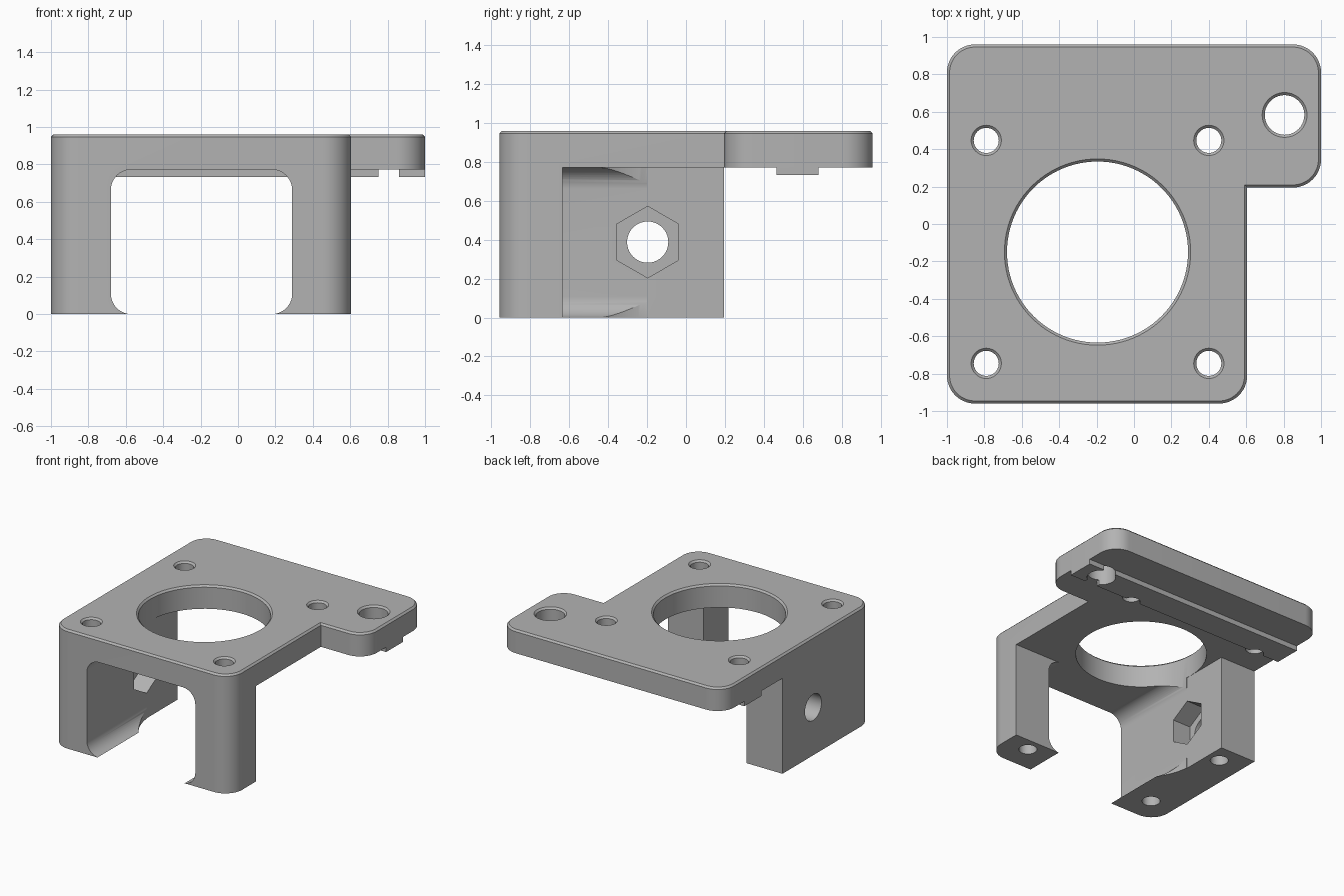
import bpy, bmesh, math
from mathutils import Matrix, Vector

cube = bpy.data.objects.get("Cube")
if cube:
    bpy.data.objects.remove(cube, do_unlink=True)

TOP, UNDER, CHAMFER = 0.96, 0.772, 0.014
WALL_X, BACK_Y = -0.68, 0.195

grey = bpy.data.materials.new("plain grey")
grey.use_nodes = True
grey.diffuse_color = (0.45, 0.45, 0.45, 1)
grey.node_tree.nodes["Principled BSDF"].inputs["Base Color"].default_value = (0.45, 0.45, 0.45, 1)


def finish(name, bm, helper=False):
    bmesh.ops.recalc_face_normals(bm, faces=bm.faces)
    mesh = bpy.data.meshes.new(name)
    bm.to_mesh(mesh)
    bm.free()
    mesh.materials.append(grey)
    ob = bpy.data.objects.new(name, mesh)
    bpy.context.scene.collection.objects.link(ob)
    if helper:
        ob.hide_render = True
        ob.hide_viewport = False
    return ob


def rounded(corners, steps=12):
    """Outline from (x, y, radius) corners, radius 0 staying sharp."""
    out = []
    for i, (x, y, r) in enumerate(corners):
        p = Vector((x, y))
        if not r:
            out.append(p)
            continue
        a = (Vector(corners[i - 1][:2]) - p).normalized()
        b = (Vector(corners[(i + 1) % len(corners)][:2]) - p).normalized()
        centre = p + (a + b) * r
        for k in range(steps + 1):
            t = k / steps * math.pi / 2
            out.append(centre - b * r * math.cos(t) - a * r * math.sin(t))
    return out


def prism(name, outline, low, high, matrix=None, chamfer=0, helper=True):
    bm = bmesh.new()
    face = bm.faces.new([bm.verts.new((p[0], p[1], low)) for p in outline])
    top = bmesh.ops.extrude_face_region(bm, geom=[face])["geom"]
    bmesh.ops.translate(bm, vec=(0, 0, high - low),
                        verts=[v for v in top if isinstance(v, bmesh.types.BMVert)])
    if chamfer:
        rim = [e for e in bm.edges if all(abs(v.co.z - high) < 1e-5 for v in e.verts)]
        bmesh.ops.bevel(bm, geom=rim, offset=chamfer, segments=1, affect='EDGES')
    if matrix:
        bm.transform(matrix)
    return finish(name, bm, helper)


def box(x0, x1, y0, y1):
    return [(x0, y0), (x1, y0), (x1, y1), (x0, y1)]


def ngon(r, n, turn=0):
    return [(r * math.cos(turn + math.tau * i / n), r * math.sin(turn + math.tau * i / n))
            for i in range(n)]


def drill(name, x, y, r, n=40):
    """Through hole cutter that flares into a chamfer at the top face."""
    bm = bmesh.new()
    flare = 0.05
    levels = [(r, -0.5), (r, TOP - CHAMFER), (r + flare, TOP - CHAMFER + flare)]
    rings = [[bm.verts.new((x + px, y + py, z)) for px, py in ngon(rad, n)] for rad, z in levels]
    for a, b in zip(rings, rings[1:]):
        for i in range(n):
            j = (i + 1) % n
            bm.faces.new((a[i], a[j], b[j], b[i]))
    bm.faces.new(rings[0])
    bm.faces.new(rings[-1])
    return finish(name, bm, True)


def cut(ob, cutters):
    for c in cutters:
        mod = ob.modifiers.new("cut", 'BOOLEAN')
        mod.operation, mod.solver, mod.object = 'DIFFERENCE', 'EXACT', c
    bpy.ops.object.select_all(action='DESELECT')
    bpy.context.view_layer.objects.active = ob
    ob.select_set(True)
    for mod in list(ob.modifiers):
        bpy.ops.object.modifier_apply(modifier=mod.name)
    bpy.ops.object.shade_smooth_by_angle(angle=math.radians(25))


# Solid block with the full plate outline
R = 0.15
outline = rounded([(-1, -0.96, R), (0.605, -0.96, R), (0.605, BACK_Y, 0),
                   (1, BACK_Y, R), (1, 0.96, R), (-1, 0.96, R)])
bracket = prism("mounting_bracket", outline, 0, TOP, chamfer=CHAMFER, helper=False)

# Rounded tunnel running in from the front
along_y = Matrix.Rotation(math.pi / 2, 4, 'X')
tunnel = prism("tunnel_cutter",
               rounded([(WALL_X, -0.001, 0.11), (0.29, -0.001, 0.11),
                        (0.29, UNDER, 0.11), (WALL_X, UNDER, 0.11)]),
               0.15, 2, along_y)

# Open space under the plate, behind the wall and the front leg
open_space = prism("open_space_cutter",
                   [(-3, BACK_Y), (WALL_X, BACK_Y), (WALL_X, -0.2), (-0.1, -0.2),
                    (-0.1, -0.635), (3, -0.635), (3, 3), (-3, 3)], -1, UNDER)

# Large bore, four screw holes and the hole in the ear
bore = drill("bore_cutter", -0.195, -0.15, 0.484, 96)
holes = [drill("screw_hole_cutter", x, y, 0.067) for x in (-0.79, 0.4) for y in (-0.745, 0.447)]
holes.append(drill("ear_hole_cutter", 0.805, 0.583, 0.106))
blind = prism("blind_hole_cutter", [(x - 0.79, y + 0.04) for x, y in ngon(0.067, 40)], -0.5, 0.5)

# Cross hole with hexagonal nut pocket in the side wall
across = Matrix.Translation((0, -0.197, 0.388)) @ Matrix.Rotation(math.pi / 2, 4, 'Y')
cross_hole = prism("cross_hole_cutter", ngon(0.106, 40), -1.3, -0.6, across)
nut_pocket = prism("nut_pocket_cutter", ngon(0.184, 6), WALL_X - 0.16, -0.6, across)

# Locating rail under the back of the plate
rail = prism("locating_rail", box(-1, 1, 0.465, 0.682), 0.732, UNDER, helper=False)
notch = prism("rail_notch_cutter", box(0.75, 0.862, 0.3, 0.9), 0.5, 0.9)

cut(bracket, [tunnel, open_space, bore] + holes + [blind, cross_hole, nut_pocket])
cut(rail, holes + [notch])

# Remove the spent cutters
for ob in [tunnel, open_space, bore, blind, cross_hole, nut_pocket, notch] + holes:
    bpy.data.objects.remove(ob, do_unlink=True)
